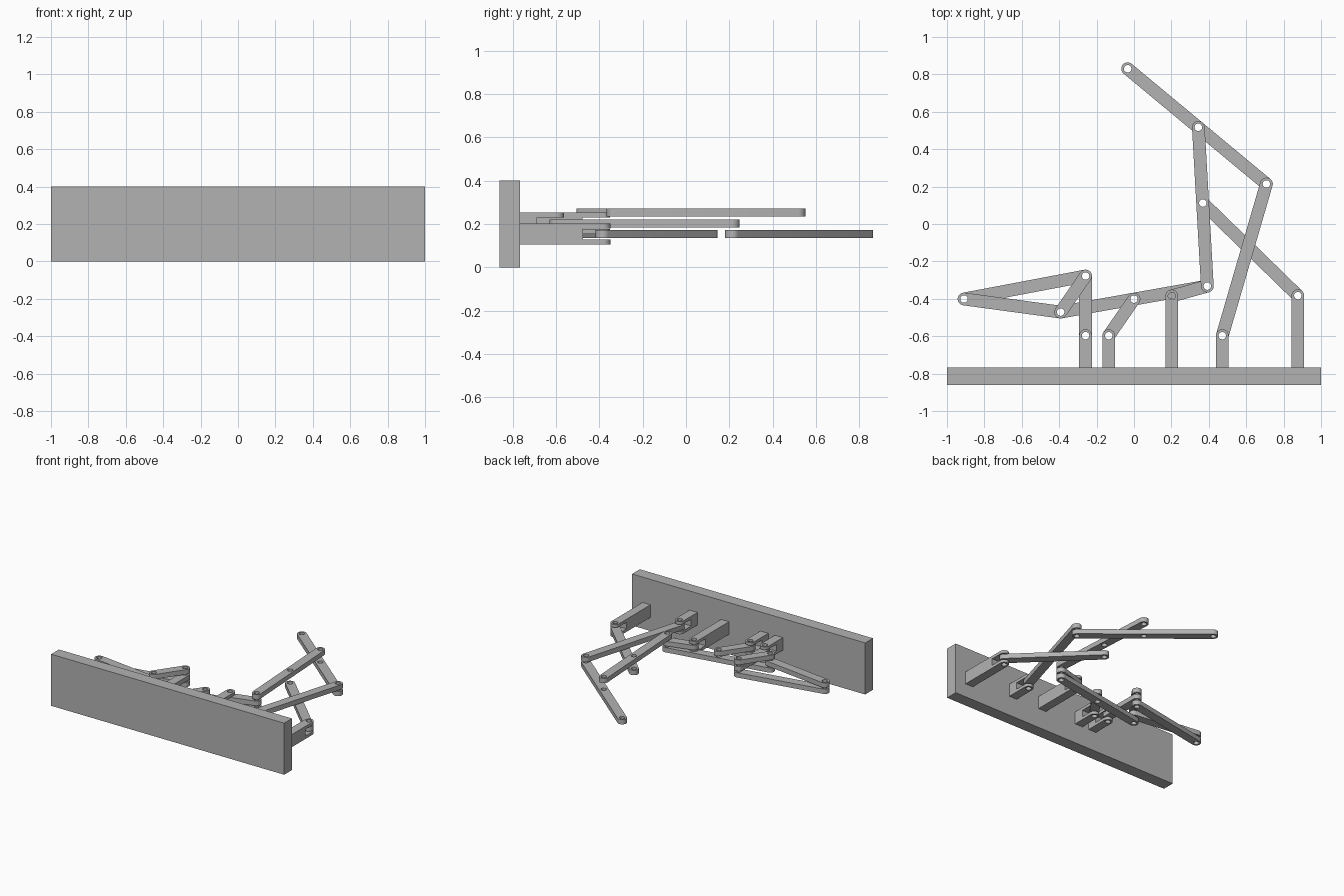
import bpy, bmesh, math
from mathutils import Vector

cube = bpy.data.objects.get("Cube")
if cube:
    bpy.data.objects.remove(cube, do_unlink=True)

grey = bpy.data.materials.new("plain grey")
grey.use_nodes = True
COLOUR = (0.45, 0.45, 0.45, 1)
grey.diffuse_color = COLOUR
grey.node_tree.nodes["Principled BSDF"].inputs["Base Color"].default_value = COLOUR

R, HOLE = 0.034, 0.02             # bar half width, pin hole radius
THICK = 0.037                     # bar thickness
LAYER = {1: 0.154, 2: 0.203, 3: 0.253}
WALL_Y, FRONT_Y = -0.767, -0.862  # back and front of the wall plate


def arc(c, r, start, sweep, n):
    return [(c[0] + r * math.cos(start + sweep * i / n),
             c[1] + r * math.sin(start + sweep * i / n)) for i in range(n + 1)]


def slab(name, outline, holes, z, thick):
    """Extruded flat outline with round holes through it."""
    curve = bpy.data.curves.new(name, 'CURVE')
    curve.dimensions, curve.fill_mode = '2D', 'BOTH'
    curve.extrude = thick / 2
    loops = [outline] + [arc(h, HOLE, 0, math.tau, 24)[:-1] for h in holes]
    for pts in loops:
        s = curve.splines.new('POLY')
        s.points.add(len(pts) - 1)
        for p, (x, y) in zip(s.points, pts):
            p.co = (x, y, 0, 1)
        s.use_cyclic_u = True
    temp = bpy.data.objects.new(name + " outline", curve)
    bpy.context.collection.objects.link(temp)
    graph = bpy.context.evaluated_depsgraph_get()
    mesh = bpy.data.meshes.new_from_object(temp.evaluated_get(graph))
    bpy.data.objects.remove(temp, do_unlink=True)
    bm = bmesh.new()
    bm.from_mesh(mesh)
    bmesh.ops.remove_doubles(bm, verts=bm.verts, dist=1e-5)
    bmesh.ops.recalc_face_normals(bm, faces=bm.faces)
    bm.to_mesh(mesh)
    bm.free()
    mesh.materials.clear()
    mesh.materials.append(grey)
    mesh.name = name
    ob = bpy.data.objects.new(name, mesh)
    ob.location.z = z
    bpy.context.collection.objects.link(ob)
    return ob


def smooth(ob):
    bpy.ops.object.select_all(action='DESELECT')
    ob.select_set(True)
    bpy.context.view_layer.objects.active = ob
    bpy.ops.object.shade_smooth_by_angle(angle=math.radians(30))


def box(name, lo, hi):
    bm = bmesh.new()
    bmesh.ops.create_cube(bm, size=1)
    lo, hi = Vector(lo), Vector(hi)
    for v in bm.verts:
        v.co = (lo + hi) / 2 + v.co * (hi - lo)
    mesh = bpy.data.meshes.new(name)
    bm.to_mesh(mesh)
    bm.free()
    mesh.materials.append(grey)
    ob = bpy.data.objects.new(name, mesh)
    bpy.context.collection.objects.link(ob)
    return ob


def bar(name, a, b, layer, middle=()):
    """Round-ended link from pin a to pin b."""
    ang = math.atan2(b[1] - a[1], b[0] - a[0])
    outline = (arc(b, R, ang - math.pi / 2, math.pi, 16)
               + arc(a, R, ang + math.pi / 2, math.pi, 16))
    smooth(slab(name, outline, [a, b, *middle], LAYER[layer], THICK))


def bracket(name, pin, layer):
    """Wall bracket with a rounded, slotted end."""
    x, y = pin
    outline = [(x - R, WALL_Y), (x + R, WALL_Y)] + arc(pin, R, 0, math.pi, 16)
    z = LAYER[layer]
    ob = slab(name, outline, [pin], z, 0.098)
    cutter = box(name + "_slot_cutter", (x - 0.1, y - 0.092, z - 0.026),
                 (x + 0.1, y + 0.1, z + 0.026))
    mod = ob.modifiers.new("slot", 'BOOLEAN')
    mod.operation, mod.solver, mod.object = 'DIFFERENCE', 'EXACT', cutter
    bpy.context.view_layer.objects.active = ob
    bpy.ops.object.modifier_apply(modifier=mod.name)
    bpy.data.objects.remove(cutter, do_unlink=True)
    smooth(ob)


# Pin positions in plan
tip, upper, corner, mid = (-0.034, 0.83), (0.344, 0.517), (0.708, 0.214), (0.368, 0.112)
elbow, centre, far_left = (0.392, -0.332), (0, -0.402), (-0.909, -0.401)
knee, heel = (-0.259, -0.278), (-0.392, -0.471)
wall_a, wall_b, wall_c = (-0.259, -0.597), (-0.135, -0.597), (0.202, -0.385)
wall_d, wall_e = (0.472, -0.597), (0.876, -0.383)

# Wall plate and brackets
box("wall_plate", (-1, FRONT_Y, 0), (1, WALL_Y, 0.4))
for i, (pin, layer) in enumerate([(wall_a, 2), (wall_b, 2), (wall_c, 2),
                                  (wall_d, 2), (wall_e, 1)], 1):
    bracket(f"wall_bracket_{i}", pin, layer)

# Linkage on the +x side
bar("tip_bar", tip, corner, 1, [upper])
bar("upright_bar", upper, elbow, 3, [mid])
bar("corner_bar", corner, wall_d, 2)
bar("brace_bar", mid, wall_e, 1)
bar("elbow_crank", elbow, wall_c, 2)

# Linkage on the -x side
bar("connecting_bar", heel, elbow, 1, [centre])
bar("centre_crank", centre, wall_b, 2)
bar("knee_crank", knee, wall_a, 2)
bar("heel_bar", knee, heel, 3)
bar("rear_long_bar", knee, far_left, 1)
bar("front_long_bar", far_left, heel, 2)
